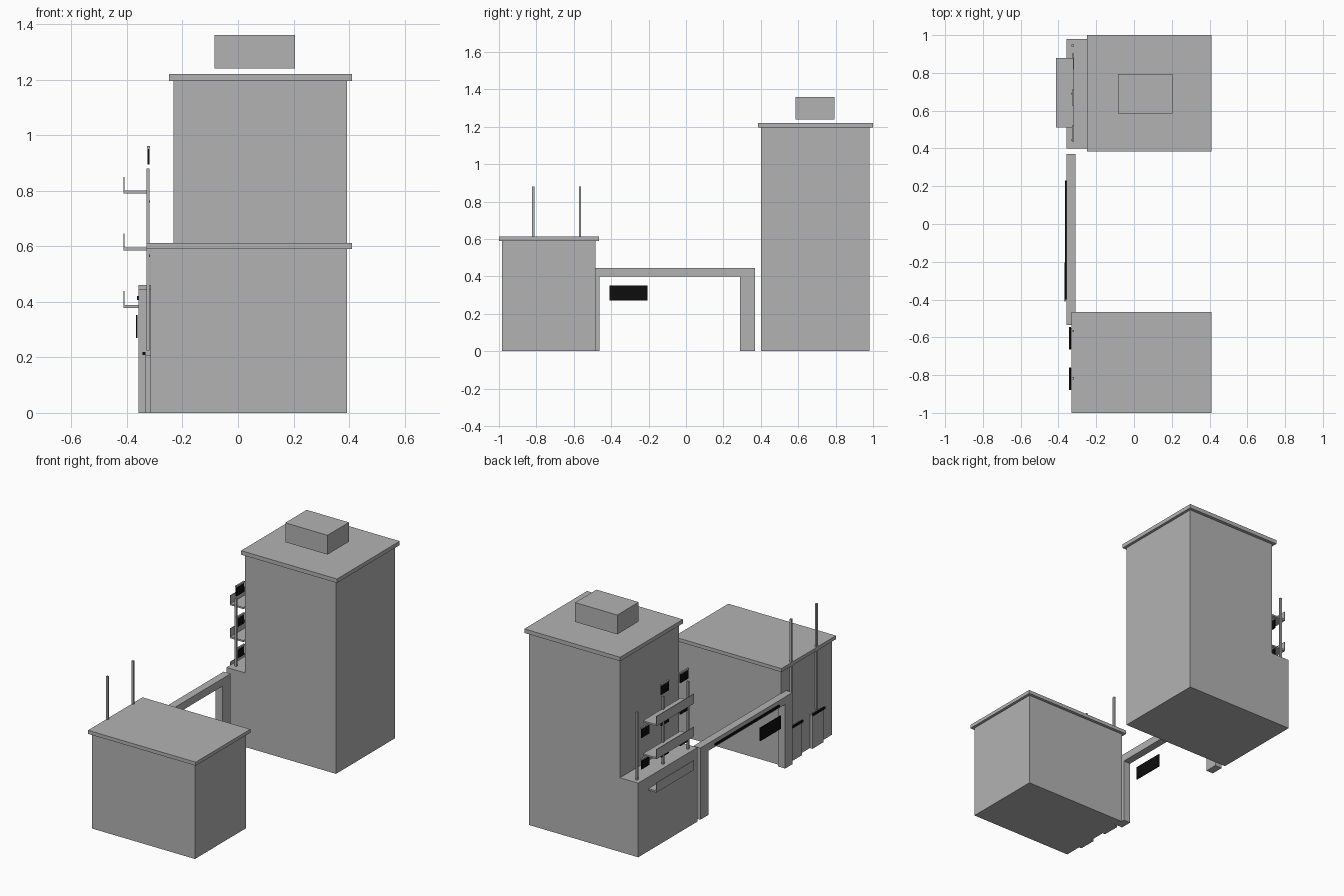
import bpy


def material(name, value):
    m = bpy.data.materials.new(name)
    m.diffuse_color = (value, value, value, 1)
    return m


GREY = material("concrete grey", 0.45)
BLACK = material("black", 0.004)


def box(name, x, y, z, mat=GREY):
    """Axis-aligned box from (min, max) pairs."""
    (x0, x1), (y0, y1), (z0, z1) = x, y, z
    v = [(a, b, c) for a in (x0, x1) for b in (y0, y1) for c in (z0, z1)]
    f = [(0, 1, 3, 2), (4, 6, 7, 5), (0, 4, 5, 1),
         (2, 3, 7, 6), (0, 2, 6, 4), (1, 5, 7, 3)]
    me = bpy.data.meshes.new(name)
    me.from_pydata(v, [], f)
    me.materials.append(mat)
    ob = bpy.data.objects.new(name, me)
    bpy.context.collection.objects.link(ob)
    return ob


def around(c, half):
    return (c - half, c + half)


# Low front building with overhanging roof slab
box("low_building", (-0.315, 0.393), (-0.983, -0.483), (0, 0.59))
box("low_roof", (-0.33, 0.41), (-1.0, -0.465), (0.59, 0.612))

# Tower, its roof slab, rooftop plant room and side annex
box("tower", (-0.233, 0.393), (0.4, 0.98), (0, 1.195))
box("tower_roof", (-0.248, 0.41), (0.385, 1.0), (1.195, 1.22))
box("roof_room", (-0.085, 0.205), (0.585, 0.795), (1.24, 1.36))
box("annex", (-0.358, -0.233), (0.4, 0.98), (0, 0.46))

# Gateway between the buildings
GX = (-0.358, -0.31)
box("gate_beam", GX, (-0.535, 0.37), (0.398, 0.445))
box("gate_post_back", GX, (0.29, 0.37), (0, 0.398))
box("gate_post_front", GX, (-0.535, -0.462), (0, 0.398))
box("gate_sign_strip", (-0.364, -0.358), (-0.4, 0.23), (0.407, 0.42), BLACK)
box("hanging_sign", (-0.367, -0.362), (-0.41, -0.205), (0.27, 0.352), BLACK)

# Doors, dark lintels and tall masts on the low building
for y in (-0.82, -0.605):
    box("door", (-0.333, -0.315), around(y, 0.055), (0, 0.208))
    box("door_lintel", (-0.343, -0.333), around(y, 0.06), (0.208, 0.22), BLACK)
for y in (-0.817, -0.567):
    box("mast", (-0.33, -0.318), around(y, 0.006), (0.225, 0.88))

# Slender columns on the annex
for y in (0.445, 0.69, 0.945):
    box("column", (-0.33, -0.318), around(y, 0.006), (0.46, 0.88))

# Balconies with thin parapets
for z in (0.378, 0.585, 0.79):
    box("balcony_floor", (-0.413, -0.32), (0.51, 0.88), (z, z + 0.01))
    box("balcony_parapet", (-0.413, -0.409), (0.51, 0.88), (z + 0.01, z + 0.06))

# Dark panels hung below short rails
for z in (0.505, 0.70, 0.895):
    for y in (0.48, 0.67, 0.86):
        if z > 0.8 and y > 0.8:
            continue
        box("panel", (-0.325, -0.319), around(y, 0.038), (z, z + 0.055), BLACK)
        box("panel_rail", (-0.327, -0.317), around(y, 0.042), (z + 0.057, z + 0.065))
